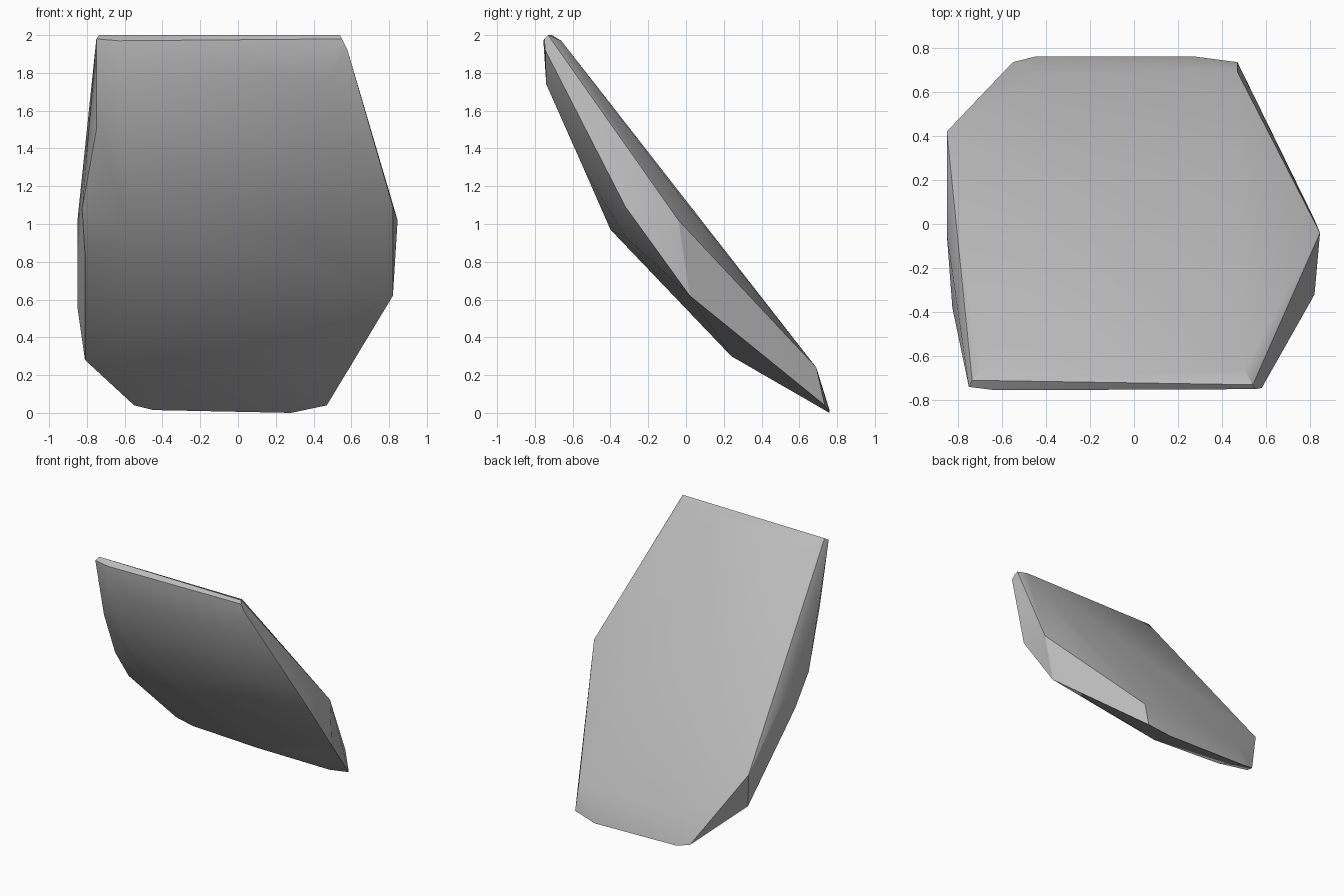
import bpy
import bmesh
from math import radians

# Remove the default cube only
default_cube = bpy.data.objects.get("Cube")
if default_cube:
    bpy.data.objects.remove(default_cube, do_unlink=True)


def make_material(name, color):
    """One plain flat colour for viewport and render."""
    material = bpy.data.materials.new(name)
    material.use_nodes = True
    material.diffuse_color = color
    material.node_tree.nodes["Principled BSDF"].inputs["Base Color"].default_value = color
    return material


def hull_object(name, corner_groups, material):
    """Wrap groups of corner points in one tight faceted shell."""
    mesh = bpy.data.meshes.new(name)
    shell = bmesh.new()
    for group in corner_groups:
        for corner in group:
            shell.verts.new(corner)
    result = bmesh.ops.convex_hull(shell, input=shell.verts[:])
    # Drop corners that ended up inside the shell
    loose = [v for v in shell.verts if not v.link_faces]
    bmesh.ops.delete(shell, geom=loose, context="VERTS")
    # Merge nearly coplanar triangles into broad chipped facets
    bmesh.ops.dissolve_limit(shell, angle_limit=radians(2),
                             verts=shell.verts[:], edges=shell.edges[:])
    bmesh.ops.recalc_face_normals(shell, faces=shell.faces[:])
    shell.to_mesh(mesh)
    shell.free()
    mesh.materials.append(material)
    obj = bpy.data.objects.new(name, mesh)
    bpy.context.collection.objects.link(obj)
    return obj


# Lower rim, where the slab tapers to a thin edge
lower_rim = [(-.55, .735, .04), (-.45, .76, .015), (.28, .76, 0), (.47, .735, .04)]

# Upper rim, a narrow chamfered strip
upper_rim = [(-.735, -.71, 2), (-.75, -.74, 1.98), (-.63, -.755, 1.97),
             (.54, -.73, 2), (.55, -.75, 1.98), (.58, -.745, 1.92)]

# Broad, nearly flat back face
back_face = [(.47, .69, .24), (-.45, .68, .24), (-.7, -.66, 1.97),
             (.5, -.66, 1.97), (.61, -.04, 1.16)]

# Steep chipped sides
right_side = [(-.85, .42, .56), (-.81, .37, .28), (-.85, -.05, 1.02),
              (-.81, -.23, .84), (-.825, -.38, 1.08), (-.75, -.63, 1.5)]
left_side = [(.845, -.04, 1.02), (.82, -.32, 1.09), (.82, .02, .62)]

# Bulging front, from the low ridge up to the brow
front_face = [(-.6, .28, .3), (0, .24, .3), (.28, .25, .34),
              (-.2, -.4, .97), (-.55, -.35, .92), (.35, -.32, .93),
              (-.6, -.54, 1.29), (.4, -.54, 1.29),
              (-.62, -.74, 1.74), (.45, -.74, 1.74)]

stone_grey = make_material("stone grey", (.5, .5, .5, 1))
slab = hull_object("rock_slab",
                   [lower_rim, upper_rim, back_face, right_side, left_side, front_face],
                   stone_grey)

# Soft shading inside facets, crisp breaks at the rim
bpy.ops.object.select_all(action="DESELECT")
slab.select_set(True)
bpy.context.view_layer.objects.active = slab
bpy.ops.object.shade_smooth_by_angle(angle=radians(30))
